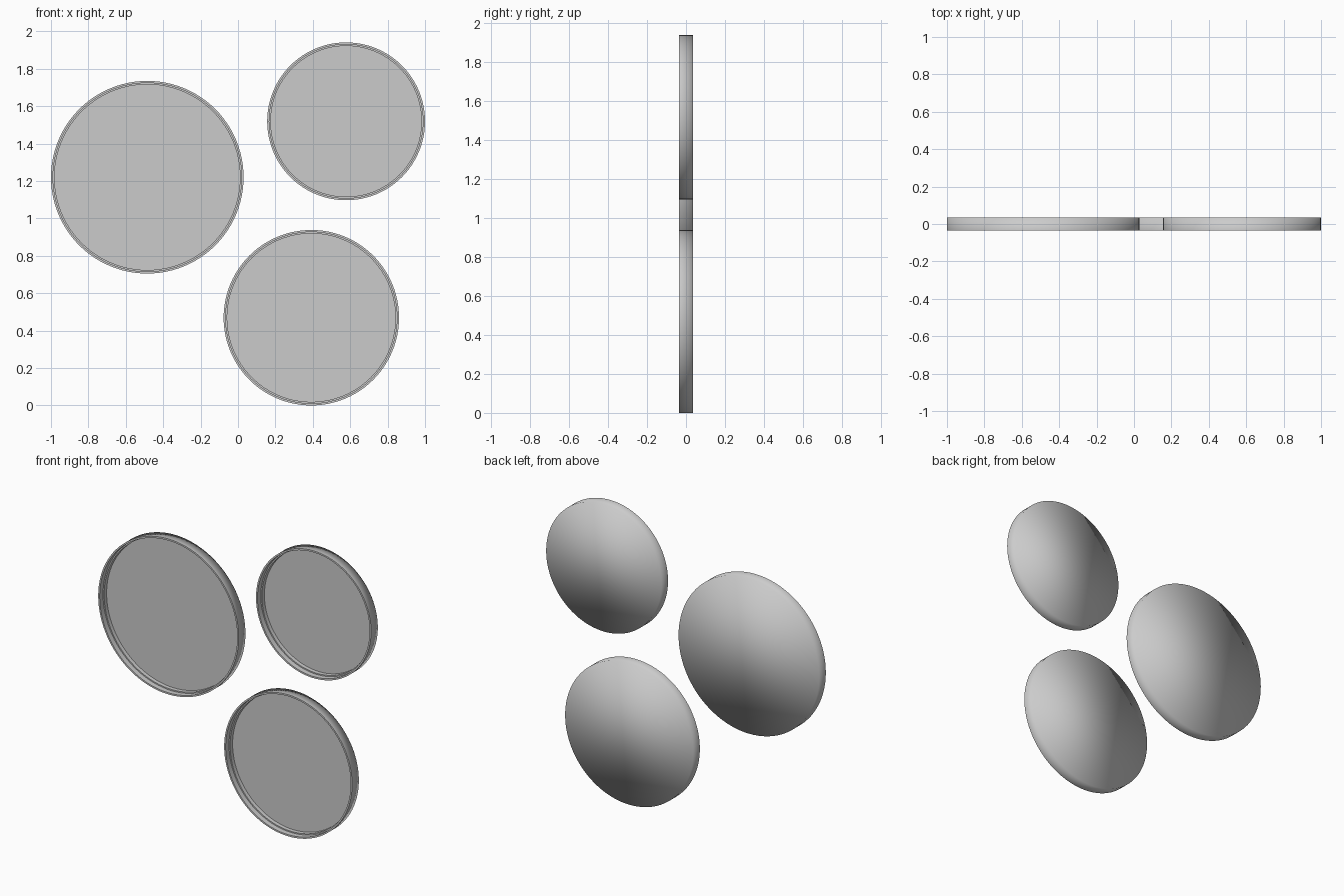
import bpy, bmesh, math

if "Cube" in bpy.data.objects:
    bpy.data.objects.remove(bpy.data.objects["Cube"])

SEGMENTS = 96
HALF_DEPTH = 0.035


def material(name, value):
    m = bpy.data.materials.new(name)
    m.diffuse_color = (value, value, value, 1)
    m.use_nodes = True
    m.node_tree.nodes["Principled BSDF"].inputs["Base Color"].default_value = m.diffuse_color
    return m


frame_grey = material("frame grey", 0.6)
glass_grey = material("mirror grey", 0.6)


def lathe(name, profile, centre, mat, soft_back=False):
    """Spin (radius, y) points about the y axis and cap both ends with a disc."""
    bm = bmesh.new()
    angles = [2 * math.pi * i / SEGMENTS for i in range(SEGMENTS)]
    rings = [[bm.verts.new((r * math.cos(a), y, r * math.sin(a))) for a in angles]
             for r, y in profile]
    bm.faces.new(rings[0])
    bm.faces.new(rings[-1])
    for a, b in zip(rings, rings[1:]):
        for i in range(SEGMENTS):
            j = (i + 1) % SEGMENTS
            bm.faces.new((a[i], a[j], b[j], b[i]))
    bmesh.ops.recalc_face_normals(bm, faces=bm.faces)
    mesh = bpy.data.meshes.new(name)
    bm.to_mesh(mesh)
    bm.free()
    mesh.materials.append(mat)
    ob = bpy.data.objects.new(name, mesh)
    ob.location = centre
    bpy.context.collection.objects.link(ob)
    bpy.ops.object.select_all(action='DESELECT')
    ob.select_set(True)
    bpy.context.view_layer.objects.active = ob
    bpy.ops.object.shade_smooth_by_angle(angle=math.radians(30))
    if soft_back:  # blend the back plate into the outer wall
        for e in mesh.edges:
            if all(v < SEGMENTS for v in e.vertices):
                e.use_edge_sharp = False


def round_mirror(name, x, z, r):
    d = HALF_DEPTH
    # shallow tray: back plate, outer wall, thin lip, stepped recess
    lathe(name + "_frame", [(r, d), (r, -d), (r - 0.011, -d),
                            (r - 0.011, 0.0), (r - 0.019, 0.0),
                            (r - 0.019, 0.03)], (x, 0, z), frame_grey, True)
    # mirror glass lying at the bottom of the recess
    lathe(name + "_glass", [(r - 0.02, 0.029), (r - 0.02, 0.025)], (x, 0, z), glass_grey)


round_mirror("large_mirror", -0.485, 1.22, 0.515)
round_mirror("small_mirror", 0.578, 1.519, 0.422)
round_mirror("medium_mirror", 0.392, 0.469, 0.469)
